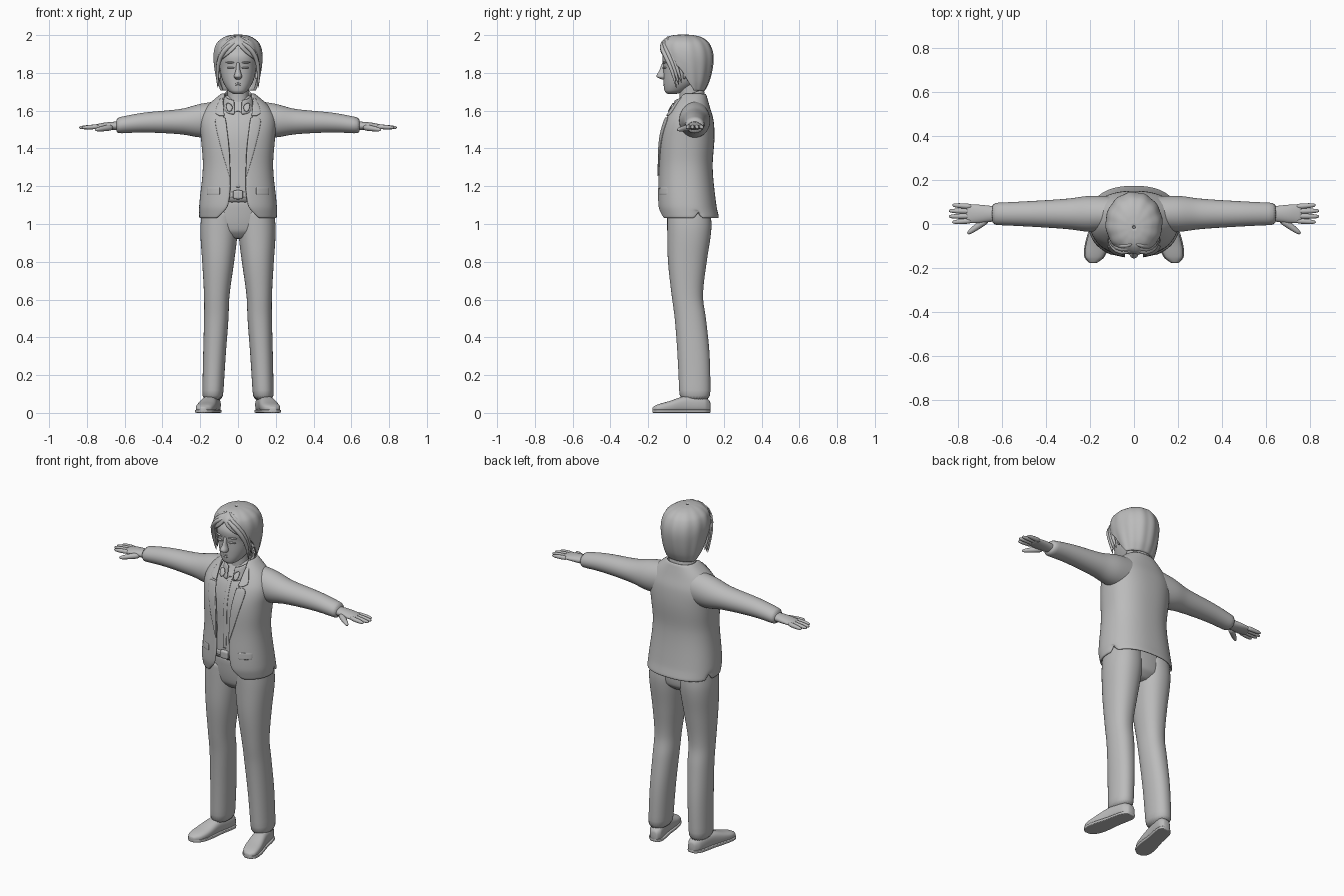
import bpy, bmesh
from math import sin, cos, asin, radians, degrees, pi, copysign
from mathutils import Vector

default = bpy.data.objects.get("Cube")
if default:
    bpy.data.objects.remove(default, do_unlink=True)

clay = bpy.data.materials.new("plain grey")
clay.use_nodes = True
clay.diffuse_color = (0.5, 0.5, 0.5, 1)
clay.node_tree.nodes["Principled BSDF"].inputs["Base Color"].default_value = clay.diffuse_color

CUT = 2.4   # squareness of the clothed torso


def skin(name, rings, closed=True, thick=0):
    """Join rows of points into a smooth surface, capped or thickened."""
    bm = bmesh.new()
    rows = [[bm.verts.new(point) for point in ring] for ring in rings]
    count = len(rows[0])
    for low, high in zip(rows, rows[1:]):
        for i in range(count if closed else count - 1):
            j = (i + 1) % count
            bm.faces.new((low[i], low[j], high[j], high[i]))
    if closed:
        bm.faces.new(rows[0])
        bm.faces.new(rows[-1])
    bmesh.ops.remove_doubles(bm, verts=bm.verts, dist=0.0001)
    bmesh.ops.recalc_face_normals(bm, faces=bm.faces)
    for face in bm.faces:
        face.smooth = True
    mesh = bpy.data.meshes.new(name)
    bm.to_mesh(mesh)
    bm.free()
    mesh.materials.append(clay)
    obj = bpy.data.objects.new(name, mesh)
    bpy.context.collection.objects.link(obj)
    if thick:
        solid = obj.modifiers.new("thickness", "SOLIDIFY")
        solid.thickness, solid.offset = thick, 0
    smooth = obj.modifiers.new("smooth", "SUBSURF")
    smooth.levels = smooth.render_levels = 1


def refine(table, steps=4):
    """Smooth curve through the rows of a profile, along its first column."""
    last = len(table) - 1
    slopes = []
    for i in range(last + 1):
        before, after = table[max(i - 1, 0)], table[min(i + 1, last)]
        slopes.append([(q - p) / (after[0] - before[0]) for p, q in zip(before, after)])
    rows = []
    for i in range(last):
        span = table[i + 1][0] - table[i][0]
        for step in range(steps):
            t = step / steps
            ease = t * t * (3 - 2 * t)
            leave, arrive = span * t * (1 - t) ** 2, span * t * t * (t - 1)
            rows.append([p + (q - p) * ease + m * leave + k * arrive for p, q, m, k
                         in zip(table[i], table[i + 1], slopes[i], slopes[i + 1])])
    return rows + [list(table[last])]


def power(value, n):
    return copysign(abs(value) ** (2 / n), value)


def section(z, half, front, back, gap=0, cx=0, n=2.2, count=32, closed=True, tilt=0, ripple=0):
    """Level cross-section, starting at the front; gap leaves it open there."""
    points, start = [], radians(max(gap, 0))
    for i in range(count):
        t = i / (count if closed else count - 1)
        a = start + (2 * pi - 2 * start) * t
        k = 1 + ripple * sin(12 * a)
        y = (front + back) / 2 - k * (back - front) / 2 * power(cos(a), n)
        points.append(Vector((cx + k * half * power(sin(a), n), y, z + tilt * y)))
    return points


def loft(name, table, thick=0, **options):
    rings = [section(*row, **options) for row in refine(table)]
    skin(name, rings, options.get("closed", True), thick)


def tube(name, path, radii, side=1, flat=1, count=10):
    """Tapered round limb along a path, mirrored by side."""
    path, rings = [Vector((side * x, y, z)) for x, y, z in path], []
    turn = [2 * pi * j / count for j in range(count)]
    for i, p in enumerate(path):
        way = (path[min(i + 1, len(path) - 1)] - path[max(i - 1, 0)]).normalized()
        across = way.cross(Vector((0, 0, 1))).normalized()
        up = across.cross(way)
        rings.append([p + radii[i] * (across * cos(a) + up * flat * sin(a)) for a in turn])
    skin(name, rings)


def front_y(table, x, z):
    """Depth of the front of a torso part at a given place."""
    for low, high in zip(table, table[1:]):
        if low[0] <= z <= high[0]:
            t = (z - low[0]) / (high[0] - low[0])
            half, front, back = [p + t * (q - p) for p, q in zip(low[1:4], high[1:4])]
            reach = max(0, 1 - (abs(x) / half) ** CUT) ** (1 / CUT)
            return (front + back) / 2 - (back - front) / 2 * reach


def patch(name, table, edges, side=1, lift=0.008):
    """Cloth strip lying on a part; edges lists height, inner x, outer x."""
    rows = []
    for z, inner, outer in refine(edges):
        xs = [inner + (outer - inner) * i / 4 for i in range(5)]
        rows.append([(side * x, front_y(table, x, z) - lift, z) for x in xs])
    skin(name, rows, closed=False, thick=lift)


# Jacket body: height, half width, front, back, half width of the opening
coat = refine([(1.03, .2, -.13, .17, .11), (1.1, .2, -.145, .155, .05), (1.3, .18, -.14, .135, .04),
               (1.45, .19, -.135, .145, .05), (1.55, .195, -.11, .14, .07),
               (1.62, .16, -.07, .12, .08), (1.69, .08, -.03, .1, .07)])
rows = [section(z, half, front, back, degrees(asin((edge / half) ** (CUT / 2))),
                n=CUT, count=49, closed=False) for z, half, front, back, edge in coat]
for i in (12, 36):                      # side vents
    for k in range(3):
        rows[k][i].z = rows[3][i].z - .002 * (3 - k)
skin("jacket", rows, closed=False, thick=.012)

# Shirt, a little inside the jacket, with placket, collar and belt
shirt = [(z, half - .03, front + .02, back - .03) for z, half, front, back, edge in coat[4:]]
skin("shirt", [section(*row, n=CUT) for row in shirt])
patch("shirt_placket", shirt, [(z, -.012, .012) for z in (1.19, 1.4, 1.6)], lift=.004)
loft("shirt_collar", [(1.61, .09, -.08, .1, 8), (1.68, .07, -.06, .09, 14)],
     thick=.01, closed=False, tilt=.4)
loft("belt", [(z, .17, -.13, .12) for z in (1.135, 1.175)], n=CUT)
loft("belt_buckle", [(z, .026, -.14, -.11) for z in (1.13, 1.18)], n=6)

# Trousers: hips, then height, outer x, inner x, front, back of each leg
loft("trouser_hips", [(.92, .07, -.05, .08), (.97, .17, -.09, .125), (1.15, .17, -.11, .12)])
leg = [(.06, .19, .08, -.034, .13), (.3, .185, .065, -.045, .126), (.5, .18, .05, -.06, .106),
       (.62, .18, .045, -.076, .09), (.8, .19, .02, -.096, .11), (.97, .2, 0, -.1, .135),
       (1.08, .19, 0, -.1, .13)]

# Sleeve and palm: x, centre height, depth radius, height radius
sleeve = [(.08, 1.555, .08, .1), (.2, 1.547, .083, .09), (.3, 1.542, .07, .068),
          (.5, 1.537, .057, .053), (.65, 1.52, .05, .042)]
palm = [(.6, 1.52, .03, .025), (.7, 1.518, .042, .02), (.765, 1.514, .042, .011)]

# Shoe: y, half width, height
shoe = [(.13, .02, .06), (.1, .04, .085), (0, .043, .09), (-.09, .05, .062),
        (-.15, .042, .045), (-.178, .015, .03)]


def arm_rings(table, side):
    turn = [2 * pi * i / 24 for i in range(24)]
    return [[(side * x, .046 + deep * sin(a), z + tall * cos(a)) for a in turn]
            for x, z, deep, tall in refine(table)]


def shoe_rings(side, wide, top, n):
    """Shoe slices turned outwards toward the toe."""
    turn = [2 * pi * i / 24 for i in range(24)]
    return [[(side * (.15 - .2 * y + wide * half * power(sin(a), n)), y,
              min(tall, top) / 2 * (1 + power(cos(a), n))) for a in turn]
            for y, half, tall in refine(shoe)]


for label, s in (("left_", 1), ("right_", -1)):
    loft(label + "trouser_leg", [(z, (outer - inner) / 2, front, back, 0, s * (outer + inner) / 2)
                                 for z, outer, inner, front, back in leg])
    skin(label + "shoe", shoe_rings(s, wide=1, top=1, n=2.6))
    skin(label + "shoe_sole", shoe_rings(s, wide=1.1, top=.018, n=6))
    skin(label + "sleeve", arm_rings(sleeve, s))
    skin(label + "palm", arm_rings(palm, s))

    # Fingers fan out slightly, the middle ones reaching furthest
    for i, finger in enumerate(("index", "middle", "ring", "little")):
        tip = .85 - .016 * abs(i - 1.5)
        path = [(.73 + (tip - .73) * t, .047 + (i - 1.5) * (.021 + .005 * t), 1.516 - .006 * t)
                for t in (0, .5, .9, 1)]
        tube(label + finger + "_finger", path, (.014, .013, .01, .004), s)
    tube(label + "thumb", [(.66, .025, 1.513), (.71, -.01, 1.506), (.745, -.036, 1.5),
                           (.757, -.045, 1.498)], (.02, .016, .012, .005), s)

    # Lapel with a notched collar above, pocket flap and shirt collar point
    patch(label + "lapel", coat, [(1.25, .04, .045), (1.4, .046, .09), (1.54, .062, .122),
                                  (1.565, .068, .112)], s)
    patch(label + "jacket_collar", coat, [(1.572, .07, .1), (1.59, .073, .122), (1.67, .08, .09)], s)
    patch(label + "pocket_flap", coat, [(z, .095, .165) for z in (1.155, 1.195)], s, lift=.006)
    skin(label + "collar_point", [[(s * .01, -.082, 1.62), (s * .06, -.057, 1.655)],
                                  [(s * .05, -.105, 1.575), (s * .07, -.08, 1.625)]],
         closed=False, thick=.009)

    # Ear, eye and brow
    tube(label + "ear", [(.094, -.012, 1.765), (.106, -.004, 1.79), (.108, .002, 1.82),
                         (.1, .004, 1.84)], (.006, .015, .02, .008), s)
    for part, z, reach in (("eye", 1.827, .06), ("brow", 1.855, .07)):
        tube(label + part, [(.018, -.119, z), (.04, -.119, z), (reach, -.104, z)],
             (.004, .009, .004), s, flat=.7)

    # Side-swept fringe locks, set one behind another
    for d in (0, .014, .028):
        tube(label + "fringe_lock", [(.005, -.118 + d, 1.966 + d), (.055, -.134 + d, 1.942 + d),
                                     (.098, -.106 + d, 1.887 + d), (.112, -.07 + d, 1.81),
                                     (.106, -.05 + d, 1.715 + d)],
             (.006, .015, .014, .011, .003), s)

# Neck, head, nose and lips
loft("neck", [(1.6, .07, -.04, .1), (1.66, .057, -.034, .088), (1.76, .06, -.04, .08)])
loft("head", [(1.688, .024, -.1, -.05), (1.705, .05, -.114, 0), (1.76, .083, -.119, .08),
              (1.83, .097, -.12, .11), (1.9, .1, -.123, .115), (1.975, .05, -.06, .05)])
loft("nose", [(1.765, .012, -.13, -.1), (1.78, .022, -.157, -.1), (1.81, .013, -.143, -.1),
              (1.86, .008, -.124, -.1)], count=16)
for name, z in (("upper_lip", 1.744), ("lower_lip", 1.734)):
    tube(name, [(-.027, -.109, z), (0, -.119, z), (.027, -.109, z)], (.002, .007, .002))

# Hair shell, open around the face: height, half width, front, back, opening angle
loft("hair", [(1.705, .088, -.03, .092, 100), (1.76, .105, -.075, .118, 82),
              (1.84, .12, -.12, .136, 65), (1.9, .122, -.134, .137, 22), (1.95, .109, -.128, .119, 0),
              (1.978, .08, -.105, .088, 0), (1.992, .045, -.07, .045, 0), (1.997, .005, -.02, -.01, 0)],
     thick=.014, n=2, count=73, closed=False, ripple=.016)
